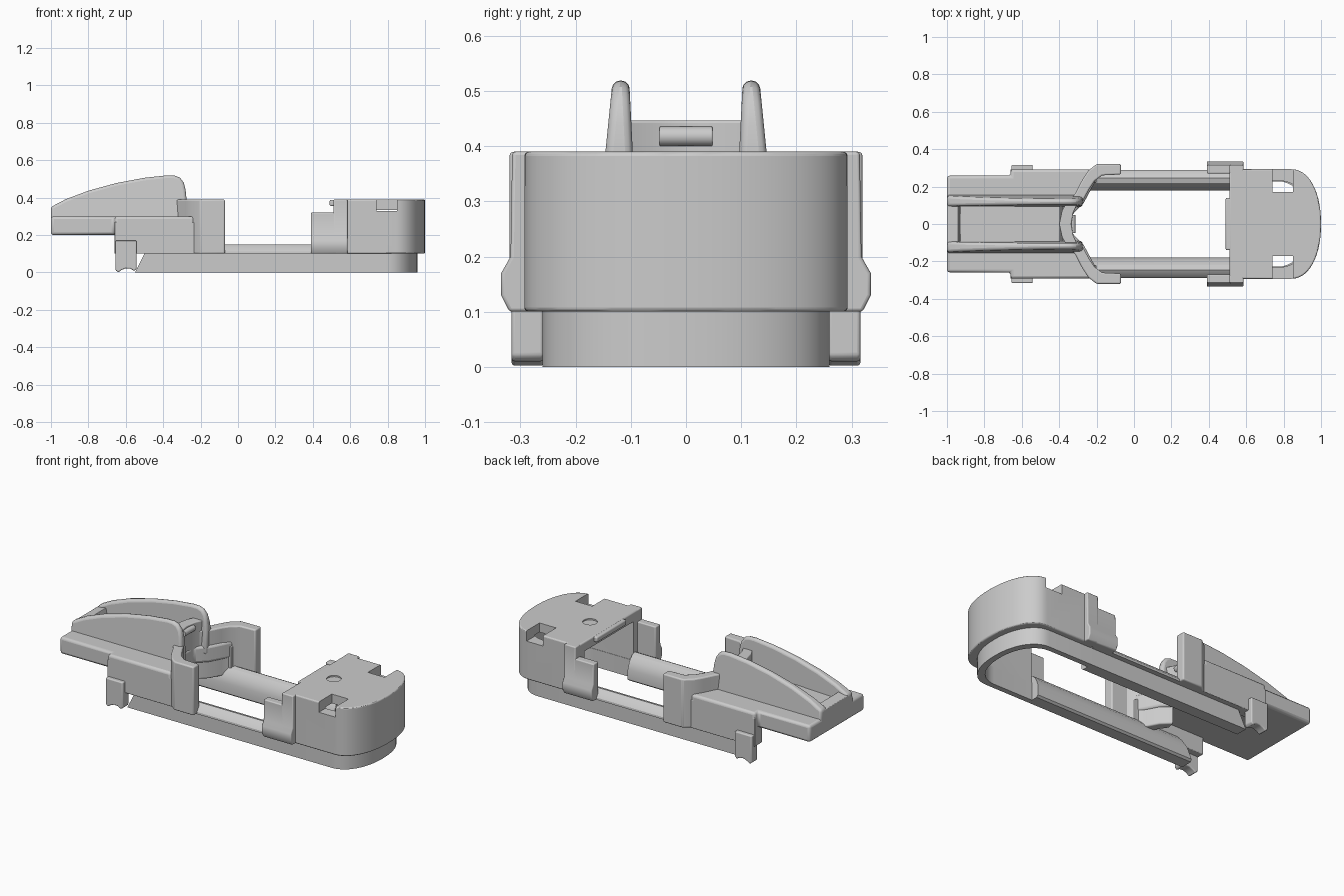
import bpy, bmesh, math

if "Cube" in bpy.data.objects:
    bpy.data.objects.remove(bpy.data.objects["Cube"])


def prism(name, pts, lo, hi, axis='z', bevel=0.008, mirror=False, warp=None):
    """Extrude a 2D outline: z -> (x,y), y -> (x,z), x -> (y,z)."""
    def place(p, h):
        return {'z': (p[0], p[1], h), 'y': (p[0], h, p[1]), 'x': (h, p[0], p[1])}[axis]
    bm = bmesh.new()
    a = [bm.verts.new(place(p, lo)) for p in pts]
    b = [bm.verts.new(place(p, hi)) for p in pts]
    n = len(pts)
    bm.faces.new(a)
    bm.faces.new(b[::-1])
    for i in range(n):
        bm.faces.new((a[i], b[i], b[(i + 1) % n], a[(i + 1) % n]))
    if warp:
        for v in bm.verts:
            v.co = warp(*v.co)
    bmesh.ops.recalc_face_normals(bm, faces=bm.faces)
    me = bpy.data.meshes.new(name)
    bm.to_mesh(me)
    bm.free()
    ob = bpy.data.objects.new(name, me)
    bpy.context.collection.objects.link(ob)
    activate(ob)
    bpy.ops.object.shade_smooth_by_angle()
    if bevel:
        m = ob.modifiers.new("soft_edges", 'BEVEL')
        m.width, m.segments, m.limit_method = bevel, 3, 'ANGLE'
        m.angle_limit = math.radians(35)
    if mirror:
        m = ob.modifiers.new("other_side", 'MIRROR')
        m.use_axis = (False, True, False)
    return ob


def activate(ob):
    bpy.ops.object.select_all(action='DESELECT')
    ob.select_set(True)
    bpy.context.view_layer.objects.active = ob


def cut(ob, cutter):
    activate(ob)
    m = ob.modifiers.new("cut", 'BOOLEAN')
    m.operation, m.object, m.solver = 'DIFFERENCE', cutter, 'EXACT'
    for mod in list(ob.modifiers):
        bpy.ops.object.modifier_apply(modifier=mod.name)
    bpy.data.objects.remove(cutter)


def both(half):
    """Complete a +y half outline with its mirror image."""
    return half + [(x, -y) for x, y in reversed(half)]


def rect(x0, x1, y0, y1):
    return [(x0, y0), (x1, y0), (x1, y1), (x0, y1)]


def nose(x0, xs, xe, w, n=14):
    """Half outline with a bulging rounded nose at +x."""
    e = 2 / 2.15
    return [(x0, w)] + [(xs + (xe - xs) * math.sin(t) ** e, w * math.cos(t) ** e)
                        for t in (math.pi / 2 * i / n for i in range(n))] + [(xe, 0.004)]


# hollow nose block with side slots and a dimple on top
block = prism("nose_block", both(nose(0.51, 0.84, 1.0, 0.293)), 0.1, 0.39)
cut(block, prism("cavity_cutter", both(nose(0.4, 0.78, 0.94, 0.23)), 0.0, 0.335, bevel=0))
for s in (1, -1):
    cut(block, prism("slot_cutter", rect(0.74, 0.85, s * 0.17, s * 0.4), 0.328, 0.5, bevel=0))
ring = [(0.635 + 0.04 * math.cos(i * math.pi / 12), 0.04 * math.sin(i * math.pi / 12))
        for i in range(24)]
cut(block, prism("dimple_cutter", ring, 0.382, 0.5, bevel=0))
activate(block)
bpy.ops.object.shade_smooth_by_angle()
prism("block_lip", rect(0.49, 0.53, -0.14, 0.14), 0.355, 0.388)

# recessed skirt below the nose
outer, inner = nose(0.48, 0.8, 0.96, 0.26), nose(0.48, 0.77, 0.925, 0.228)
prism("nose_skirt", both(outer) + both(inner)[::-1], 0, 0.105, bevel=0)

# side rails along the opening
rail = [(0.26, 0), (0.26, 0.1), (0.29, 0.1), (0.289, 0.112), (0.27, 0.137), (0.245, 0.15),
        (0.22, 0.143), (0.195, 0.115), (0.178, 0.07), (0.178, 0.01), (0.19, 0)]
prism("side_rail", rail, -0.55, 0.51, 'x', 0, True,
      lambda x, y, z: (x + 0.5 * z if x < 0 else x, y, z))

# stepped clips next to the nose block
clip = [(0.27, 0.1), (0.32, 0.1), (0.335, 0.13), (0.335, 0.17), (0.318, 0.2),
        (0.315, 0.32), (0.27, 0.32)]
prism("stepped_clip", clip, 0.39, 0.53, 'x', 0.006, True)
tall = clip[:5] + [(0.315, 0.39), (0.27, 0.39)]
prism("tall_clip", tall, 0.51, 0.585, 'x', 0.006, True)

# flat tail deck with a notch facing the opening
deck = [(-1, 0.258), (-0.66, 0.258), (-0.66, 0.292), (-0.24, 0.292), (-0.2, 0.24),
        (-0.27, 0.11), (-0.33, 0.05)]
prism("tail_deck", both(deck), 0.2, 0.3, bevel=0.015)
prism("tail_side_wall", rect(-0.66, -0.2, 0.22, 0.292), 0.1, 0.27, bevel=0.004, mirror=True)

# curved walls flaring from the tail to the rails
flare = [(-0.07, 0.32), (-0.07, 0.265), (-0.17, 0.26), (-0.21, 0.23), (-0.24, 0.185),
         (-0.275, 0.12), (-0.33, 0.07), (-0.345, 0.12), (-0.31, 0.17), (-0.28, 0.23),
         (-0.245, 0.285), (-0.2, 0.32)]
prism("flared_wall", flare, 0.1, 0.39, mirror=True)

# hooked feet under the tail
foot = [(-0.655, 0.17), (-0.655, 0.012), (-0.64, 0), (-0.625, 0.012), (-0.6, 0.022),
        (-0.575, 0.02), (-0.555, 0.008), (-0.542, 0.02), (-0.542, 0.17)]
prism("foot", foot, 0.258, 0.316, 'y', 0.006, True)

# tapering tail fins
fin = [(-1, 0.25), (-1, 0.35), (-0.92, 0.392), (-0.8, 0.437), (-0.65, 0.478), (-0.5, 0.506),
       (-0.38, 0.519), (-0.34, 0.518), (-0.31, 0.507), (-0.29, 0.48), (-0.28, 0.44),
       (-0.275, 0.39), (-0.275, 0.25)]
prism("tail_fin", fin, 0, 1, 'y', 0.014, True,
      lambda x, y, z: (x, 0.155 - (z - 0.3) * 0.1 if y > 0.5 else 0.092 + (z - 0.3) * 0.05, z))

# channel floor between the fins, with an end strip and a scooped stop
floor = [(-1, 0.25), (-1, 0.345), (-0.94, 0.355), (-0.93, 0.315), (-0.4, 0.335), (-0.36, 0.25)]
prism("channel_floor", floor, -0.11, 0.11, 'y', 0.003)
stop = [(-0.36, 0.115), (-0.3, 0.115), (-0.325, 0.06), (-0.335, 0.004)]
back = [(-0.38, 0.004), (-0.395, 0.05)]
prism("channel_stop", [(x, y) for x, y in both(stop)] + [(-0.385, -0.07), (-0.4, 0), (-0.385, 0.07)],
      0.25, 0.447, bevel=0.005)
pin = [(-0.33 + 0.018 * math.cos(i * math.pi / 8), 0.418 + 0.018 * math.sin(i * math.pi / 8))
       for i in range(16)]
prism("stop_pin", pin, -0.048, 0.048, 'y', 0.002)
